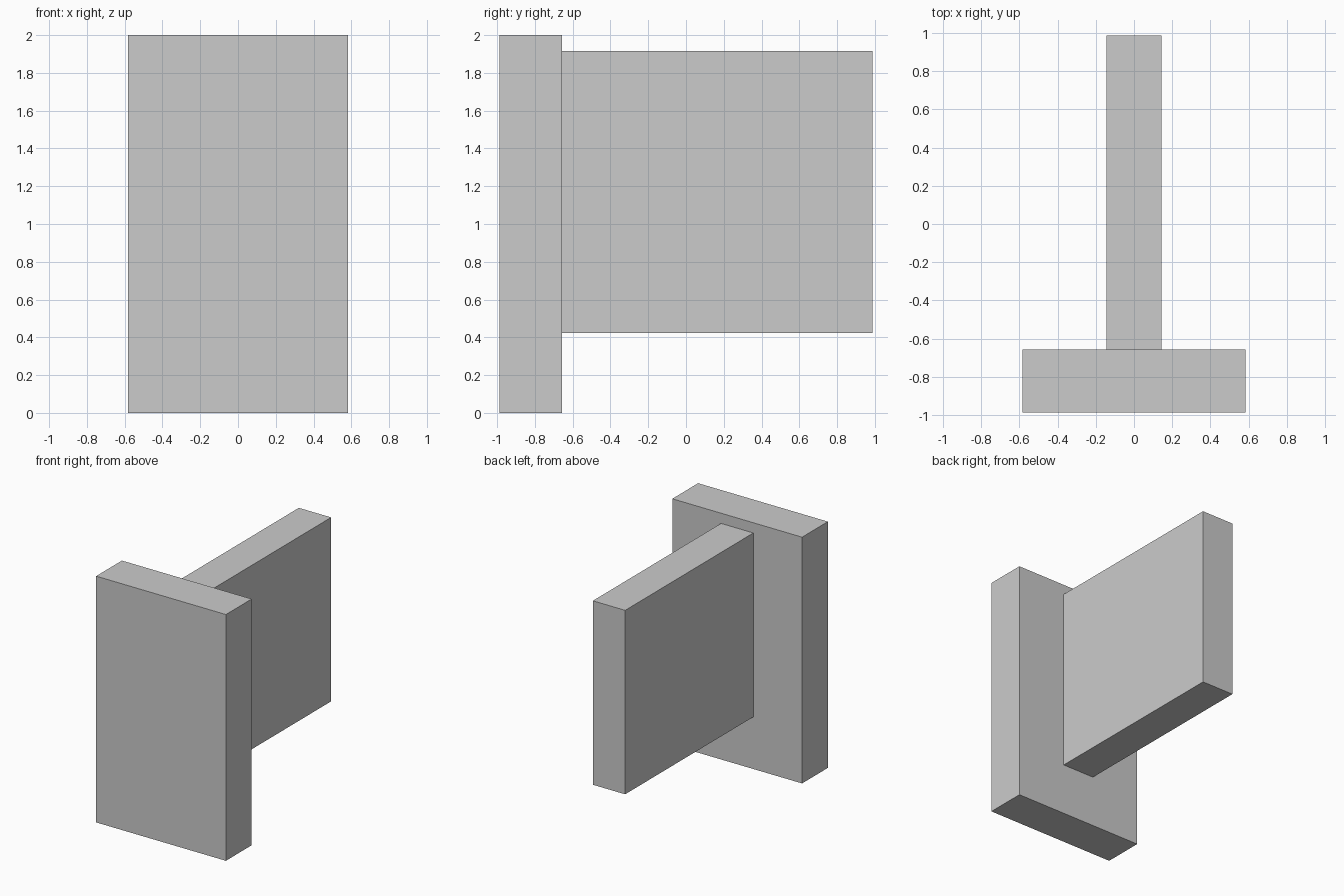
import bpy
import bmesh

if "Cube" in bpy.data.objects:
    bpy.data.objects.remove(bpy.data.objects["Cube"])


def box(name, x, y, z):
    """Axis-aligned box from (min, max) ranges."""
    bm = bmesh.new()
    bmesh.ops.create_cube(bm, size=1)
    for v in bm.verts:
        v.co = [r[0] if c < 0 else r[1] for c, r in zip(v.co, (x, y, z))]
    mesh = bpy.data.meshes.new(name)
    bm.to_mesh(mesh)
    bm.free()
    obj = bpy.data.objects.new(name, mesh)
    bpy.context.collection.objects.link(obj)
    return obj


# Upright slab at the front
box("front_plate", (-0.583, 0.583), (-0.988, -0.657), (0, 2))

# Thin slab running back from the middle of the plate
box("rear_web", (-0.145, 0.145), (-0.657, 0.988), (0.423, 1.917))
